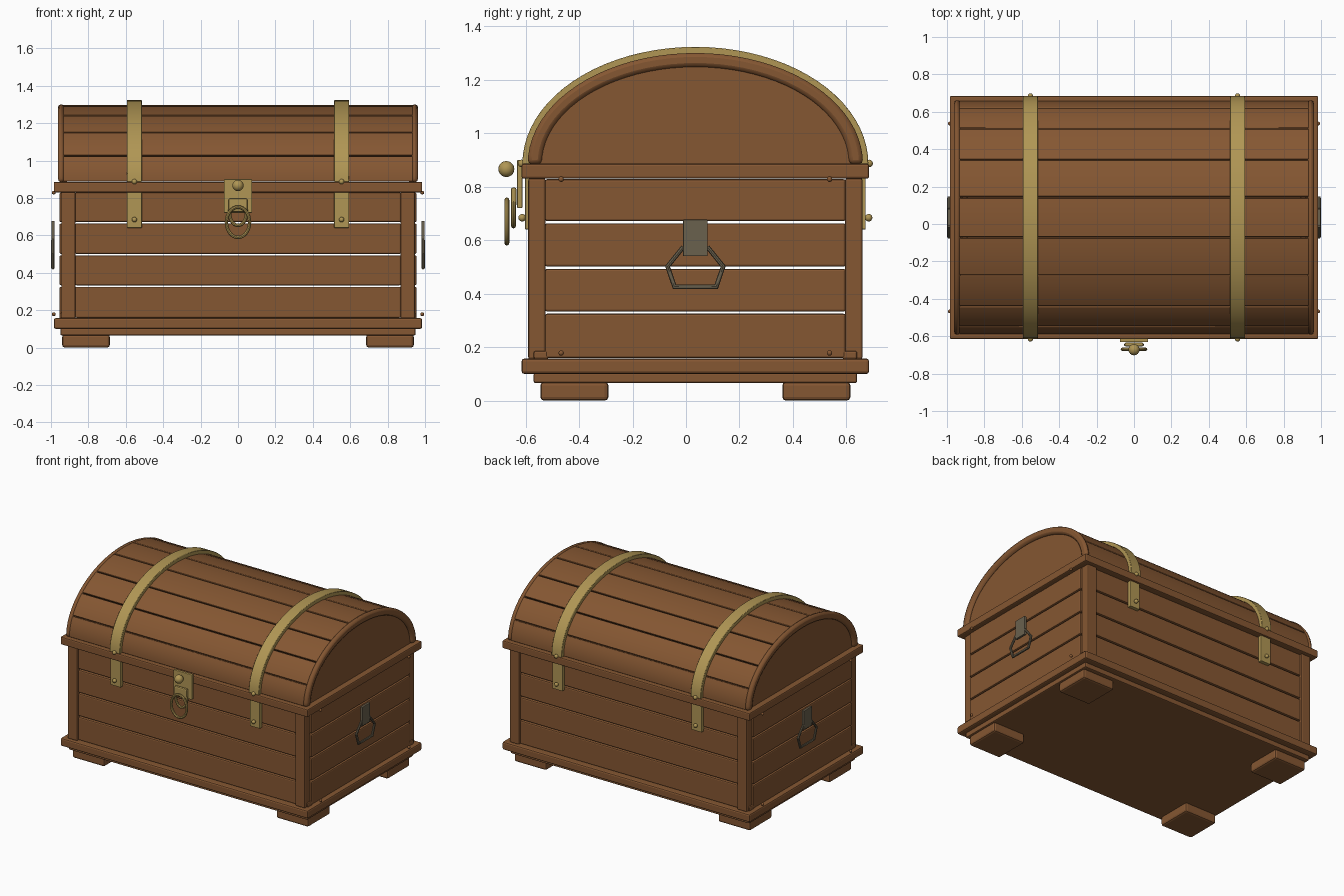
import bpy, bmesh, math
from mathutils import Vector

if "Cube" in bpy.data.objects:
    bpy.data.objects.remove(bpy.data.objects["Cube"])

CY, Z0 = 0.035, 0.885          # chest centre in y, spring line of the lid


def material(name, rgb):
    m = bpy.data.materials.new(name)
    m.diffuse_color = (*rgb, 1)
    m.use_nodes = True
    m.node_tree.nodes["Principled BSDF"].inputs["Base Color"].default_value = m.diffuse_color
    return m


WOOD = material("brown wood", (0.235, 0.095, 0.032))
BRASS = material("old brass", (0.434, 0.305, 0.089))
IRON = material("grey iron", (0.144, 0.119, 0.076))


def finish(name, bm, mat, bevel=0.0, smooth=True, segments=2):
    bmesh.ops.recalc_face_normals(bm, faces=bm.faces)
    me = bpy.data.meshes.new(name)
    bm.to_mesh(me)
    bm.free()
    me.materials.append(mat)
    ob = bpy.data.objects.new(name, me)
    bpy.context.collection.objects.link(ob)
    if bevel:
        mod = ob.modifiers.new("bevel", 'BEVEL')
        mod.width, mod.segments = bevel, segments
        mod.limit_method, mod.angle_limit = 'ANGLE', math.radians(40)
    if smooth:
        bpy.ops.object.select_all(action='DESELECT')
        ob.select_set(True)
        bpy.context.view_layer.objects.active = ob
        bpy.ops.object.shade_smooth_by_angle(angle=math.radians(35))
    return ob


def box(name, x, y, z, mat=WOOD, bevel=0.008):
    bm = bmesh.new()
    bmesh.ops.create_cube(bm, size=1)
    for v in bm.verts:
        v.co = [(r[0] + r[1]) / 2 + c * (r[1] - r[0]) for r, c in zip((x, y, z), v.co)]
    return finish(name, bm, mat, bevel, False)


def ball(name, loc, r, mat=BRASS):
    bm = bmesh.new()
    bmesh.ops.create_uvsphere(bm, u_segments=16, v_segments=10, radius=r)
    bmesh.ops.translate(bm, verts=bm.verts, vec=loc)
    return finish(name, bm, mat)


def arch(name, t0, t1, a, b, thick, x0, x1, mat=WOOD, bevel=0.0, steps=6):
    """Curved strip over the lid; angles in degrees from straight up."""
    bm = bmesh.new()
    rings = []
    for i in range(steps + 1):
        t = math.radians(t0 + (t1 - t0) * i / steps)
        s, c = math.sin(t), math.cos(t)
        rings.append([bm.verts.new((x, CY + (a - d) * s, Z0 + (b - d) * c))
                      for x, d in ((x0, 0), (x1, 0), (x1, thick), (x0, thick))])
    for p, q in zip(rings, rings[1:]):
        for k in range(4):
            bm.faces.new((p[k], p[(k + 1) % 4], q[(k + 1) % 4], q[k]))
    bm.faces.new(rings[0])
    bm.faces.new(rings[-1])
    return finish(name, bm, mat, bevel)


def tube(name, pts, r, mat, closed=True, sides=8):
    """Round bar swept along points lying in one plane."""
    bm = bmesh.new()
    pts = [Vector(p) for p in pts]
    n = len(pts)
    normal = (pts[1] - pts[0]).cross(pts[n // 2] - pts[0]).normalized()
    rings = []
    for i, p in enumerate(pts):
        before = pts[i - 1] if closed or i else p
        after = pts[(i + 1) % n] if closed or i < n - 1 else p
        u, w = (p - before).normalized(), (after - p).normalized()
        side = (u + w).normalized().cross(normal)
        stretch = 1 / max(0.5, math.cos(u.angle(w) / 2)) if u.length and w.length else 1
        rings.append([bm.verts.new(p + side * r * stretch * math.cos(k * math.tau / sides)
                                   + normal * r * math.sin(k * math.tau / sides))
                      for k in range(sides)])
    for i in range(n if closed else n - 1):
        p, q = rings[i], rings[(i + 1) % n]
        for k in range(sides):
            bm.faces.new((p[k], p[(k + 1) % sides], q[(k + 1) % sides], q[k]))
    if not closed:
        bm.faces.new(rings[0])
        bm.faces.new(rings[-1])
    return finish(name, bm, mat)


def span(s, lo, hi, c=0.0):
    """Range mirrored about c when s is -1."""
    return tuple(sorted((c + s * lo, c + s * hi)))


# Base slabs
box("base_lower", (-0.95, 0.95), (CY - 0.605, CY + 0.605), (0.065, 0.105))
box("base_upper", (-0.985, 0.985), (CY - 0.65, CY + 0.65), (0.1, 0.157), bevel=0.01)

# Feet, corner posts and side nails
for sx in (-1, 1):
    for sy in (-1, 1):
        box("foot", span(sx, 0.685, 0.94), span(sy, 0.325, 0.58, CY), (0, 0.07), bevel=0.014)
        box("corner_post", span(sx, 0.868, 0.945), span(sy, 0.56, 0.625, CY), (0.155, 0.832))
        box("post_block", span(sx, 0.92, 0.955), span(sy, 0.55, 0.605, CY), (0.155, 0.186))
        for z in (0.178, 0.828):
            ball("side_nail", (sx * 0.985, CY + sy * 0.502, z), 0.01, WOOD)

# Wall planks with open gaps
cuts = (0.155, 0.329, 0.497, 0.667, 0.832)
for lo, hi in zip(cuts, cuts[1:]):
    z = (lo + 0.004, hi - 0.004)
    for s in (-1, 1):
        box("long_wall_plank", (-0.872, 0.872), span(s, 0.575, 0.612, CY), z)
        box("end_wall_plank", span(s, 0.915, 0.955), (CY - 0.562, CY + 0.562), z)

# Lid rim frame
for s in (-1, 1):
    box("lid_rim_long", (-0.985, 0.985), span(s, 0.55, 0.65, CY), (0.83, 0.886), bevel=0.008)
    box("lid_rim_end", span(s, 0.89, 0.985), (CY - 0.65, CY + 0.65), (0.83, 0.886), bevel=0.008)

# Lid planks: nine across the half ellipse
for i in range(9):
    t = -90 + 20 * i
    arch("lid_plank", t + 0.35, t + 19.65, 0.622, 0.412, 0.035, -0.935, 0.935, bevel=0.004)

# Lid ends: panel plus rounded arch moulding
for s in (-1, 1):
    arch("lid_end_moulding", -90, 90, 0.627, 0.415, 0.052, *span(s, 0.928, 0.962),
         bevel=0.015, steps=40)
    bm = bmesh.new()
    arc = [math.radians(-90 + 180 * i / 40) for i in range(41)]
    f = bm.faces.new([bm.verts.new((s * 0.915, CY + 0.6 * math.sin(t), Z0 - 0.003 + 0.39 * math.cos(t)))
                      for t in arc])
    ext = bmesh.ops.extrude_face_region(bm, geom=[f])["geom"]
    bmesh.ops.translate(bm, vec=(s * 0.027, 0, 0),
                        verts=[g for g in ext if isinstance(g, bmesh.types.BMVert)])
    finish("lid_end_panel", bm, WOOD)

# Brass bands, lower straps and rivets
for sx in (-1, 1):
    x = span(sx, 0.514, 0.594)
    arch("lid_band", -90, 90, 0.647, 0.438, 0.03, *x, mat=BRASS, bevel=0.003, steps=40)
    for sy in (-1, 1):
        box("body_strap", x, span(sy, 0.608, 0.637, CY), (0.64, 0.84), BRASS, 0.003)
        ball("band_rivet", (sx * 0.554, CY + sy * 0.65, 0.887), 0.014)
        ball("strap_rivet", (sx * 0.554, CY + sy * 0.648, 0.684), 0.014)

# Lock: plate, staple loop, ring and knob
box("lock_plate", (-0.075, 0.075), (-0.632, -0.612), (0.72, 0.9), BRASS, 0.004)
box("lock_hasp", (-0.05, 0.05), (-0.655, -0.634), (0.725, 0.797), BRASS, 0.008)
loop = [math.tau * i / 32 for i in range(32)]
tube("lock_staple", [(0.045 * math.cos(t), -0.645, 0.72 + 0.067 * math.sin(t)) for t in loop],
     0.009, BRASS)
tube("lock_ring", [(0.062 * math.cos(t), -0.67, 0.67 + 0.081 * math.sin(t)) for t in loop],
     0.009, BRASS)
ball("lock_knob", (0, -0.672, 0.866), 0.03)

# Iron side handles: hanging hexagonal bail and plate
for s in (-1, 1):
    box("handle_plate", span(s, 0.98, 0.998), (CY - 0.046, CY + 0.046), (0.54, 0.677), IRON, 0.003)
    half = [(0.045, 0.575), (0.104, 0.502), (0.078, 0.426)]
    path = [(-y, z) for y, z in half] + [(y, z) for y, z in reversed(half)]
    tube("handle_bail", [(s * 0.99, CY + y, z) for y, z in path], 0.0085, IRON, closed=False)
